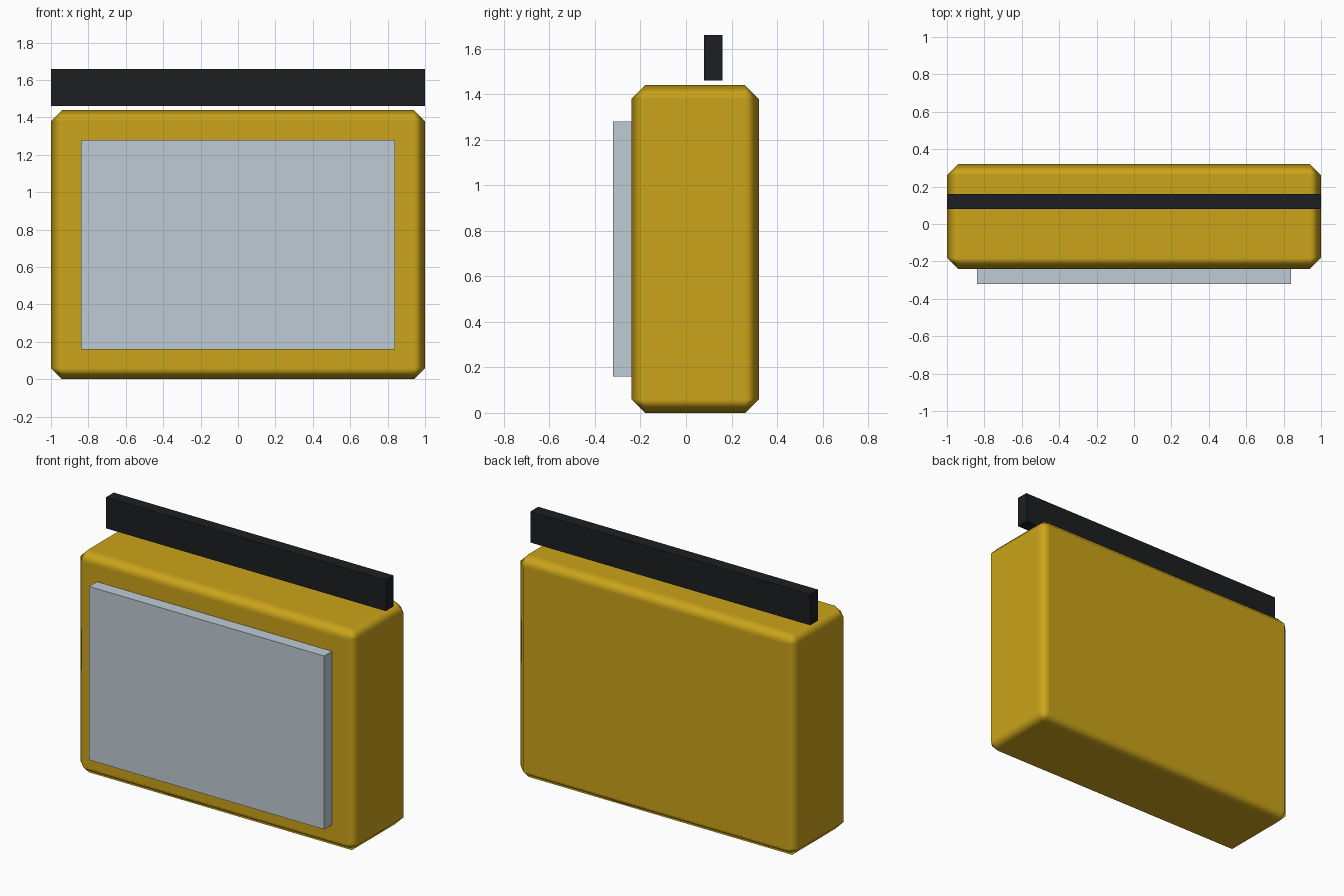
import bpy

if "Cube" in bpy.data.objects:
    bpy.data.objects.remove(bpy.data.objects["Cube"])


def material(name, color):
    m = bpy.data.materials.new(name)
    m.diffuse_color = (*color, 1)
    m.use_nodes = True
    m.node_tree.nodes["Principled BSDF"].inputs["Base Color"].default_value = m.diffuse_color
    return m


def box(name, lo, hi, mat):
    centre = [(a + b) / 2 for a, b in zip(lo, hi)]
    bpy.ops.mesh.primitive_cube_add(size=1, location=centre)
    ob = bpy.context.object
    ob.name = name
    ob.scale = [b - a for a, b in zip(lo, hi)]
    bpy.ops.object.transform_apply(location=False, rotation=False, scale=True)
    ob.data.materials.append(mat)
    return ob


yellow = material("yellow_paint", (0.60, 0.37, 0.01))
glass = material("pale_panel", (0.52, 0.60, 0.66))
black = material("black_plastic", (0.012, 0.013, 0.015))

# Chamfered housing with softened edge strips and flat main faces
housing = box("housing", (-1, -0.24, 0), (1, 0.32, 1.44), yellow)
housing.data.shade_smooth()
bevel = housing.modifiers.new("chamfer", "BEVEL")
bevel.width = 0.06
bevel.segments = 1
bevel.harden_normals = True

# Raised front panel, set slightly into the housing
box("front_panel", (-0.84, -0.32, 0.16), (0.84, -0.23, 1.28), glass)

# Sign bar floating just above the housing
box("sign_bar", (-1, 0.08, 1.46), (1, 0.16, 1.66), black)
